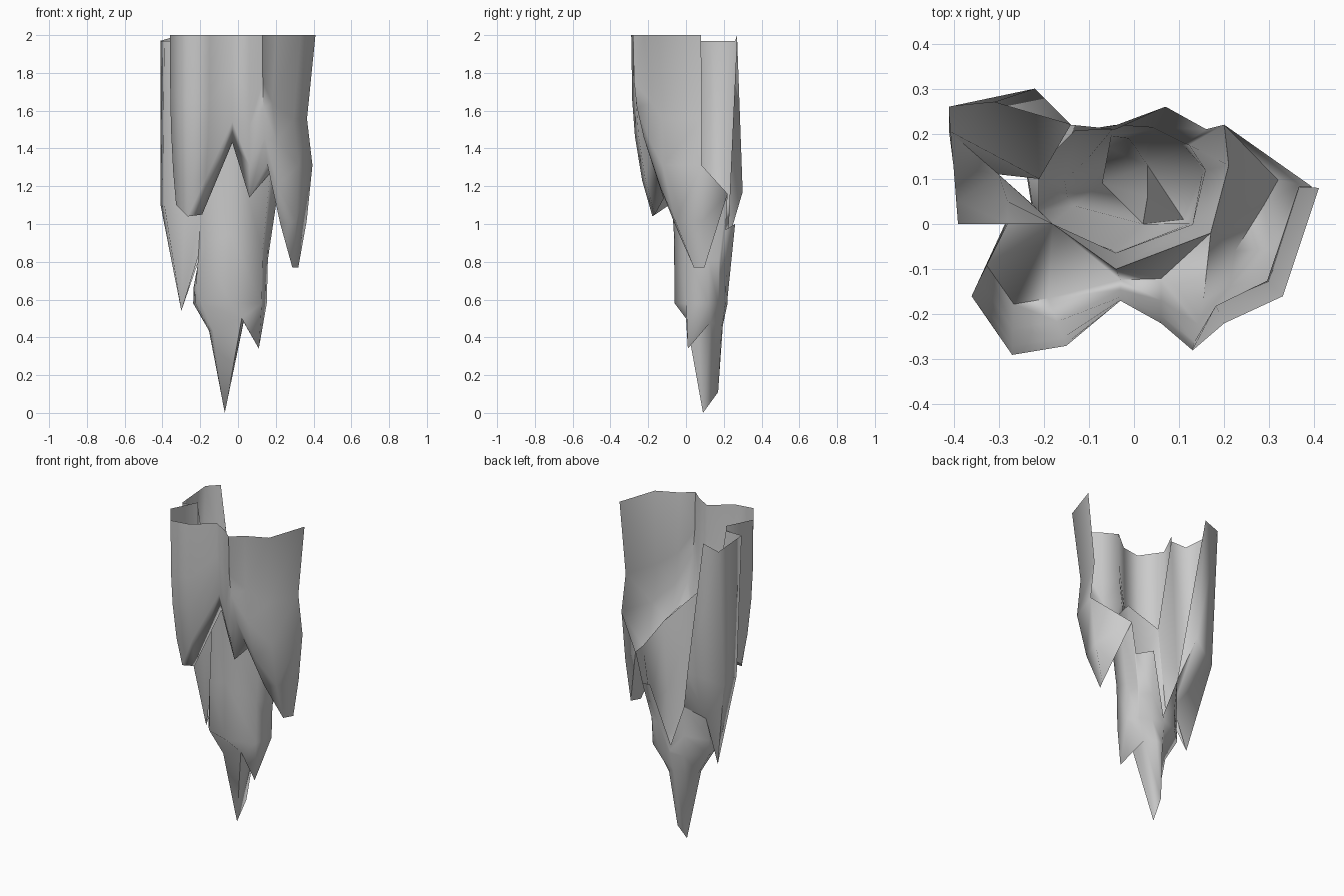
import bpy
import math
from mathutils import Vector

cube = bpy.data.objects.get("Cube")
if cube:
    bpy.data.objects.remove(cube, do_unlink=True)

stone = bpy.data.materials.new("pale_grey_stone")
stone.use_nodes = True
stone.diffuse_color = (0.6, 0.6, 0.6, 1)
shader = stone.node_tree.nodes["Principled BSDF"]
shader.inputs["Base Color"].default_value = stone.diffuse_color


def point(x, y, z):
    """A point that can be shared between neighbouring columns."""
    return Vector((x, y, z)).freeze()


def blend(start, end, across, down):
    """Move from start towards end, with separate sideways and vertical amounts."""
    side = start.lerp(end, across)
    return point(side.x, side.y, start.lerp(end, down).z)


def loft(name, columns, closed=False):
    """Skin neighbouring columns of points; repeated points collapse to triangles."""
    index, faces = {}, []
    following = columns[1:] + columns[:1] if closed else columns[1:]
    for left, right in zip(columns, following):
        for row in range(len(left) - 1):
            corners = (left[row], left[row + 1], right[row + 1], right[row])
            corners = list(dict.fromkeys(corners))
            if len(corners) > 2:
                faces.append([index.setdefault(c, len(index)) for c in corners])
    mesh = bpy.data.meshes.new(name)
    mesh.from_pydata(list(index), [], faces)
    mesh.validate()
    mesh.materials.append(stone)
    obj = bpy.data.objects.new(name, mesh)
    bpy.context.collection.objects.link(obj)
    bpy.ops.object.select_all(action="DESELECT")
    obj.select_set(True)
    bpy.context.view_layer.objects.active = obj
    bpy.ops.object.shade_smooth_by_angle(angle=math.radians(85))


def curtain_column(x, y, low, inner_rim):
    """Hang a column that curls inwards to its foot, then climbs to the inner rim."""
    top = 2
    drop = top - low
    gather = math.copysign(0.26, x) if abs(x) > 0.1 else x
    pull_x = 0.4 * drop ** 2
    pull_y = drop * (0.3 + max(x, 0))
    pinch = 0.1 if x > 0.15 else 0
    column = []
    for step, squeeze in ((0, 0), (0.36, pinch), (0.56, 0), (0.8, 0), (1, 0)):
        curl = step ** 3
        place = point(x + (gather - x) * pull_x * curl,
                      y + (0.1 - y) * pull_y * curl,
                      top - drop * step)
        column.append(blend(place, Vector((0, 0.1, 0)), squeeze, 0))
    return column + [inner_rim]


# Rim of the central body, shared with the parts that hang from it
peak = point(-0.04, -0.1, 1.5)
front_rim = point(0.17, -0.02, 1.27)
left_rim = point(0.21, 0.13, 1.16)
back_joint = point(0.2, 0.22, 1.16)
low_rim = point(-0.14, 0.22, 0.9)
side_rim = point(-0.21, 0.1, 0.8)
notch = point(-0.21, 0.03, 0.83)
shoulder = point(-0.18, 0, 1.35)
back_corner = point(-0.22, 0.3, 1.17)

# Front curtain: top outline, height of each hanging edge, inner rim behind it
curtain_outline = [
    (0.41, 0.08, 0.77, left_rim), (0.33, -0.16, 0.77, left_rim),
    (0.2, -0.22, 1, front_rim), (0.13, -0.28, 1.32, front_rim),
    (0.06, -0.22, 1.14, front_rim), (-0.03, -0.17, 1.43, peak),
    (-0.15, -0.27, 1.05, shoulder), (-0.27, -0.29, 1.04, shoulder),
    (-0.36, -0.16, 1.1, shoulder), (-0.28, 0, 1.2, shoulder),
]
curtain = [curtain_column(*place) for place in curtain_outline]

# The left hanging point wraps round the back to meet the body
edge = curtain[0]
wrap = edge[:3] + [back_joint, edge[4], back_joint]
loft("front_curtain", [wrap] + curtain)

# Tall half tube at the right rear, gathered into its own point
side_tip = point(-0.3, 0.11, 0.54)
tube_outline = [(-0.28, 0), (-0.39, 0), (-0.4, 0.13), (-0.41, 0.26)]
tube = []
for x, y in tube_outline:
    middle = point(x, 0.6 * y + 0.05, 1.1)
    tube.append([point(x, y, 1.97), middle, side_tip])
loft("rear_side_tube", [
    [shoulder, shoulder.lerp(notch, 0.5).freeze(), notch],
    *tube,
    [point(-0.31, 0.27, 2), back_corner, side_rim],
    [back_corner, low_rim, side_rim],
])

# Lower ends of the central body
tip = point(-0.07, 0.09, 0)
heel = point(-0.06, 0.17, 0.11)
small_tip = point(0.11, 0.01, 0.34)
saddle = point(0.03, 0.06, 0.49)
front_crotch = point(0.02, 0, 0.5)
back_crotch = point(0.03, 0.13, 0.48)
waist = Vector((-0.04, 0.08, 0.58))


def body_column(rim, end, knee=None):
    """Taper from the open rim to an oval waist and on to a hanging point."""
    away = rim - waist
    reach = math.hypot(away.x / 0.2, away.y / 0.14)
    belt = point(waist.x + away.x / reach, waist.y + away.y / reach, waist.z)
    chest = blend(rim, belt, 0.9, 0.6)
    return [rim, chest, belt, knee or blend(belt, end, 0.5, 0.25), end]


# Central hanging body with its ragged rim and two points
loft("central_body", [
    body_column(peak, tip, front_crotch),
    body_column(peak, saddle, front_crotch),
    body_column(front_rim, saddle, small_tip),
    body_column(left_rim, saddle, small_tip),
    body_column(back_joint, saddle, back_crotch),
    body_column(point(0.16, 0.21, 0.97), tip, back_crotch),
    body_column(point(0.07, 0.26, 1), heel),
    body_column(point(-0.04, 0.21, 0.63), heel),
    body_column(low_rim, tip),
    body_column(side_rim, tip),
    body_column(notch, tip),
    body_column(shoulder, tip),
], closed=True)
